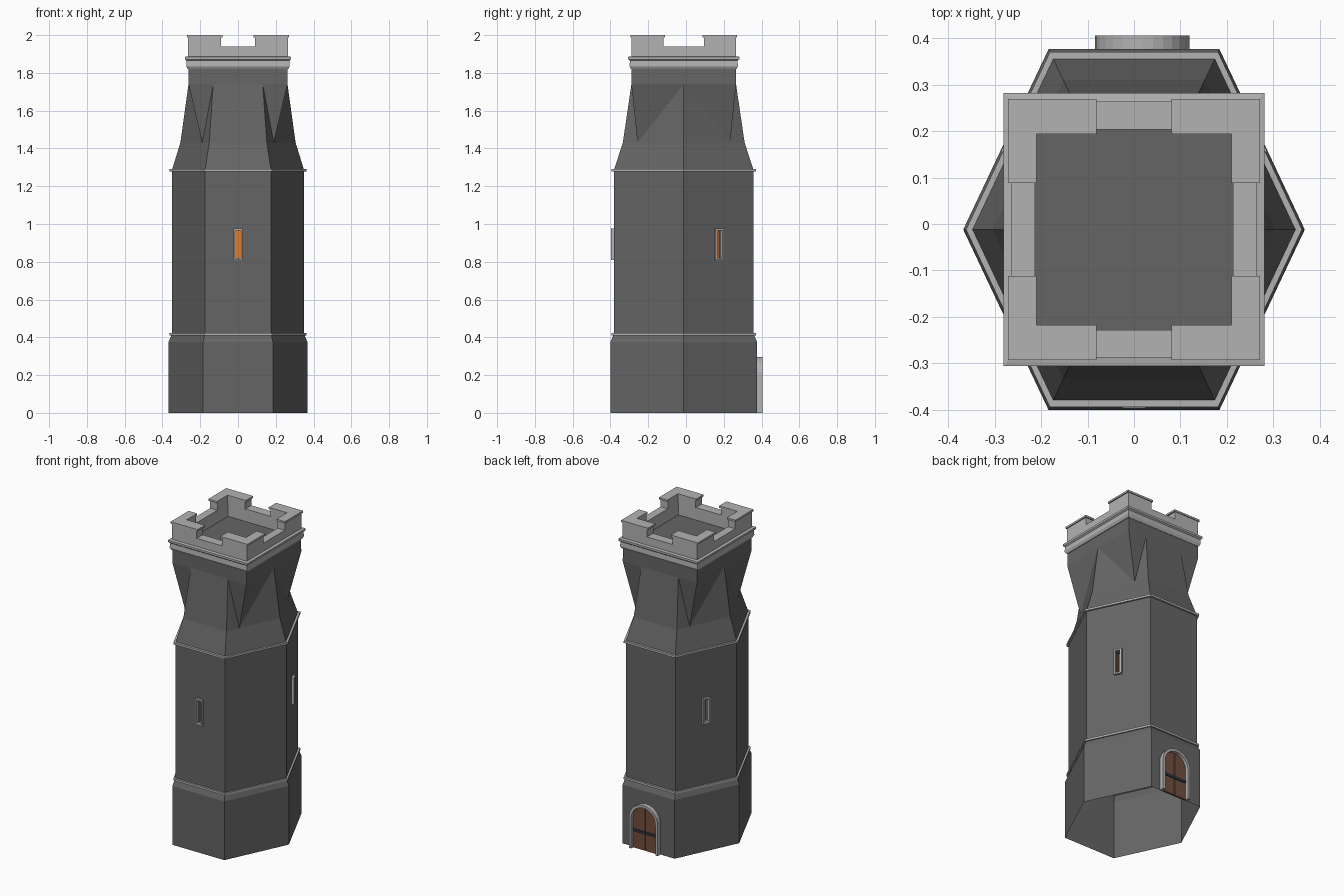
import bpy, bmesh, math
from mathutils import Vector

if "Cube" in bpy.data.objects:
    bpy.data.objects.remove(bpy.data.objects["Cube"])

YC = -0.012          # centre line of the tower in y
ASPECT = 1.057       # hexagon half depth / half width


def material(name, r, g, b):
    m = bpy.data.materials.new(name)
    m.diffuse_color = (r, g, b, 1)
    m.use_nodes = True
    m.node_tree.nodes["Principled BSDF"].inputs["Base Color"].default_value = m.diffuse_color
    return m


DARK = material("dark_stone", 0.13, 0.13, 0.13)
LIGHT = material("light_stone", 0.45, 0.45, 0.45)
GLOW = material("window_glow", 0.8, 0.2, 0.02)
WOOD = material("door_wood", 0.17, 0.075, 0.05)
IRON = material("door_iron", 0.03, 0.05, 0.07)


def build(name, faces, mat):
    """Make an object from faces given as lists of points."""
    bm = bmesh.new()
    for f in faces:
        bm.faces.new([bm.verts.new(p) for p in f])
    bmesh.ops.remove_doubles(bm, verts=bm.verts, dist=1e-5)
    bmesh.ops.recalc_face_normals(bm, faces=bm.faces)
    me = bpy.data.meshes.new(name)
    bm.to_mesh(me)
    bm.free()
    me.materials.append(mat)
    ob = bpy.data.objects.new(name, me)
    bpy.context.collection.objects.link(ob)
    return ob


def loft(rings, start=False, end=False, loop=False):
    """Quads between successive closed rings, with optional end caps."""
    faces = []
    pairs = list(zip(rings, rings[1:])) + ([(rings[-1], rings[0])] if loop else [])
    for a, b in pairs:
        n = len(a)
        faces += [[a[i], a[(i + 1) % n], b[(i + 1) % n], b[i]] for i in range(n)]
    if start:
        faces.append(list(reversed(rings[0])))
    if end:
        faces.append(list(rings[-1]))
    return faces


def hexagon(s, z):
    h = s * ASPECT
    return [Vector((x, y + YC, z)) for x, y in
            ((s, 0), (s / 2, h), (-s / 2, h), (-s, 0), (-s / 2, -h), (s / 2, -h))]


def rect(hx, hy, z):
    return [Vector((x * hx, y * hy + YC, z)) for x, y in ((1, 1), (-1, 1), (-1, -1), (1, -1))]


# flared base, open underneath
build("tower_base", loft([hexagon(0.368, 0), hexagon(0.368, 0.375), hexagon(0.352, 0.412)]), DARK)

# shaft with a recessed window in every other face
low, high = hexagon(0.35, 0.412), hexagon(0.35, 1.285)
shaft = []
for i in range(6):
    j = (i + 1) % 6
    outer = [low[i], low[j], high[j], high[i]]
    if i % 2:
        shaft.append(outer)
        continue
    t = (low[j] - low[i]).normalized()
    n = t.cross(Vector((0, 0, 1)))
    mid = (low[i] + low[j]) / 2
    mid.z = 0.892

    def pane(hw, hh, d):
        return [mid + t * (u * hw) + Vector((0, 0, v * hh)) + n * d
                for u, v in ((-1, -1), (1, -1), (1, 1), (-1, 1))]

    shaft += loft([outer, pane(0.015, 0.073, 0), pane(0.015, 0.073, -0.03)])
    build("window_frame", loft([pane(0.025, 0.083, 0), pane(0.025, 0.083, 0.015),
                                pane(0.015, 0.073, 0.015), pane(0.015, 0.073, 0)]), LIGHT)
    build("window_pane", [pane(0.015, 0.073, -0.03)], GLOW)
build("tower_shaft", shaft, DARK)

# thin trim bands
for z in (0.409, 1.279):
    build("trim_band", loft([hexagon(0.346, z), hexagon(0.362, z), hexagon(0.362, z + 0.013),
                             hexagon(0.346, z + 0.013)], loop=True), LIGHT)


# neck that changes from a hexagon to a square
def ring10(s, z, square=False):
    h, k = s * ASPECT, 0.76
    corner = (s, h) if square else (s - s / 2 * k, h * k)
    q = [(s, 0), corner, (s / 2, h)]
    half = q + [(-x, y) for x, y in reversed(q)]
    pts = half + [(x, -y) for x, y in reversed(half[1:-1])]
    return [Vector((x, y + YC, z)) for x, y in pts]


b, t = ring10(0.305, 1.43), ring10(0.262, 1.74, True)
neck = loft([ring10(0.35, 1.285), b])
notch = (1, 4, 6, 9)
for i in range(10):
    j = (i + 1) % 10
    if i in notch:
        neck += [[b[i], b[j], t[j]], [b[i], t[j], t[i]]]
    elif j in notch:
        neck += [[b[i], b[j], t[i]], [b[j], t[j], t[i]]]
    else:
        neck.append([b[i], b[j], t[j], t[i]])
neck += loft([t, ring10(0.261, 1.825, True)])
build("tower_neck", neck, DARK)

# crown moulding and low parapet wall
crown = [(0.255, 0.27, 1.82), (0.265, 0.278, 1.82), (0.274, 0.287, 1.835), (0.272, 0.285, 1.865),
         (0.281, 0.294, 1.872), (0.281, 0.294, 1.885), (0.264, 0.276, 1.888), (0.264, 0.276, 1.94),
         (0.213, 0.216, 1.94), (0.213, 0.216, 1.86)]
build("parapet", loft([rect(*p) for p in crown]), LIGHT)
build("roof_floor", [rect(0.213, 0.216, 1.86)], DARK)


# corner merlons with overhanging caps
def corner_l(sx, sy, ox, oy, ix, iy, gx, gy, z):
    pts = [(gx, oy), (ox, oy), (ox, gy), (ix, gy), (ix, iy), (gx, iy)]
    return [Vector((x * sx, y * sy + YC, z)) for x, y in pts]


for sx in (1, -1):
    for sy in (1, -1):
        body = (sx, sy, 0.264, 0.276, 0.213, 0.212, 0.09, 0.108)
        cap = (sx, sy, 0.271, 0.281, 0.21, 0.206, 0.081, 0.1)
        build("merlon", loft([corner_l(*body, 1.938), corner_l(*body, 1.99)]), LIGHT)
        build("merlon_cap", loft([corner_l(*cap, 1.988), corner_l(*cap, 2.0)], True, True), LIGHT)

# arched door on the back
DX, SPRING = 0.018, 0.195


def arch(r, a0, a1, n):
    return [(r * math.cos(a0 + (a1 - a0) * i / n), SPRING + r * math.sin(a0 + (a1 - a0) * i / n))
            for i in range(n + 1)]


def at(x, y, z):
    return Vector((DX + x, y, z))


def extrude(pts, y0, y1):
    return loft([[at(x, y, z) for x, z in pts] for y in (y0, y1)], True, True)


def arch_path(r):
    return [(r, 0)] + arch(r, 0, math.pi, 14) + [(-r, 0)]


build("door_frame", loft([[at(xo, 0.374, zo), at(xo, 0.406, zo), at(xi, 0.406, zi), at(xi, 0.374, zi)]
                          for (xo, zo), (xi, zi) in zip(arch_path(0.102), arch_path(0.085))],
                         True, True), LIGHT)
build("door_gap", extrude(arch_path(0.086), 0.374, 0.379), IRON)
half = [(0.003, 0), (0.085, 0)] + arch(0.085, 0, math.pi / 2 - 0.035, 8)
for side in (1, -1):
    build("door_leaf", extrude([(x * side, z) for x, z in half], 0.374, 0.386), WOOD)
build("door_bar", extrude([(-0.08, 0.108), (0.08, 0.108), (0.08, 0.122), (-0.08, 0.122)],
                          0.38, 0.394), IRON)
